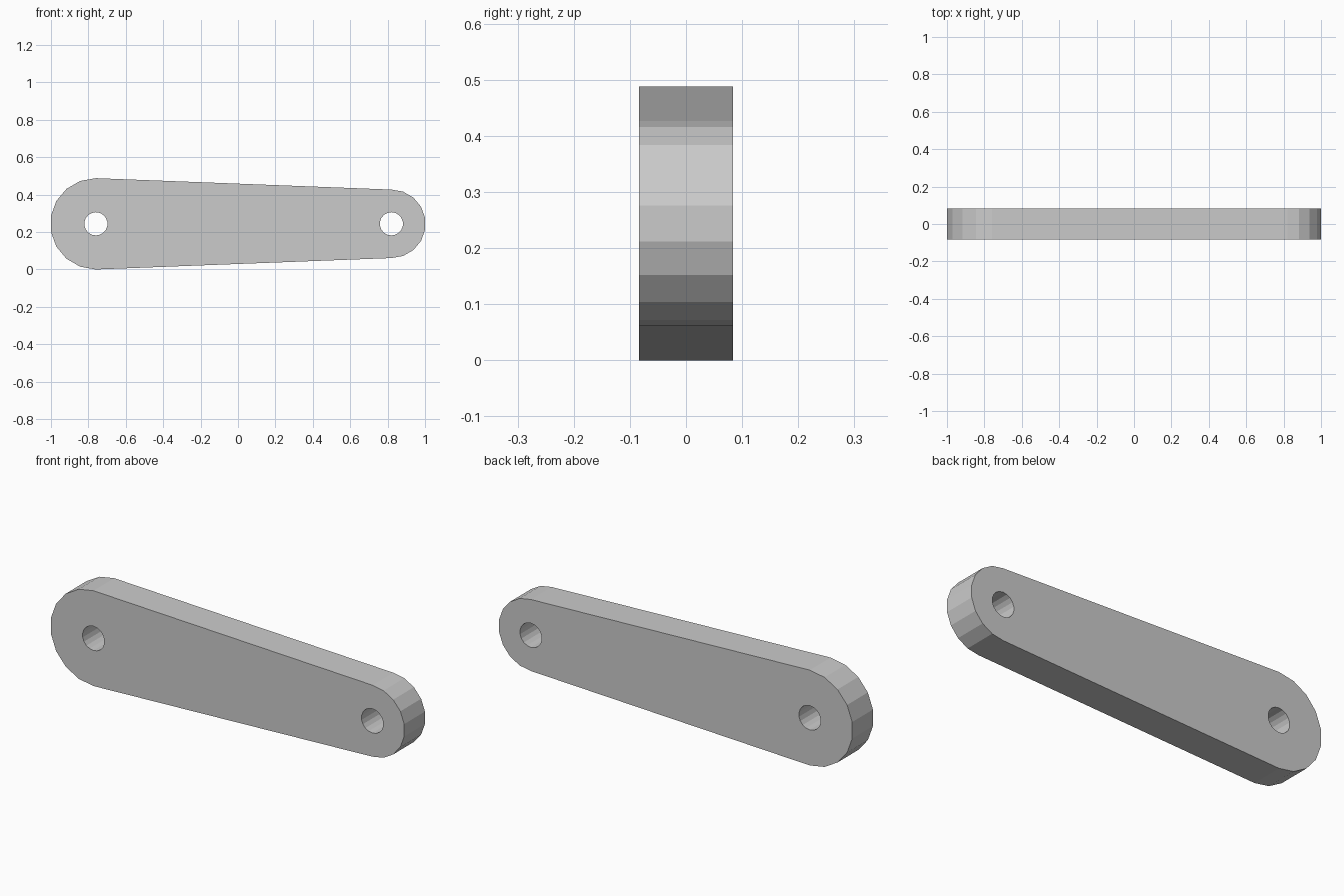
import bpy, bmesh
from math import sin, cos, radians
from mathutils import Vector

if "Cube" in bpy.data.objects:
    bpy.data.objects.remove(bpy.data.objects["Cube"])

HALF_DEPTH = 0.084
BIG = (-0.76, 0.244, 0.244)      # centre x, centre z, radius
SMALL = (0.82, 0.244, 0.183)
HOLE_R = 0.062


def arc(cx, cz, r, start, end, step):
    return [(cx + r * cos(radians(a)), cz + r * sin(radians(a)))
            for a in range(start, end + 1, step)]


def add_loop(bm, points):
    verts = [bm.verts.new((x, -HALF_DEPTH, z)) for x, z in points]
    return [bm.edges.new((v, verts[(i + 1) % len(verts)])) for i, v in enumerate(verts)]


bm = bmesh.new()

# Tapered outline: two half rounds joined by straight edges
edges = add_loop(bm, arc(*BIG, 90, 270, 20) + arc(*SMALL, 270, 450, 20))

# Pivot holes
for cx, cz, _ in (BIG, SMALL):
    edges += add_loop(bm, arc(cx, cz, HOLE_R, 10, 350, 20))

# Fill the front plate and extrude it to thickness
bmesh.ops.triangle_fill(bm, edges=edges, use_beauty=True, normal=Vector((0, -1, 0)))
result = bmesh.ops.extrude_face_region(bm, geom=bm.faces[:], use_keep_orig=True)
moved = [g for g in result["geom"] if isinstance(g, bmesh.types.BMVert)]
bmesh.ops.translate(bm, verts=moved, vec=(0, 2 * HALF_DEPTH, 0))
bmesh.ops.recalc_face_normals(bm, faces=bm.faces[:])

mesh = bpy.data.meshes.new("link_arm")
bm.to_mesh(mesh)
bm.free()
link_arm = bpy.data.objects.new("link_arm", mesh)
bpy.context.collection.objects.link(link_arm)
